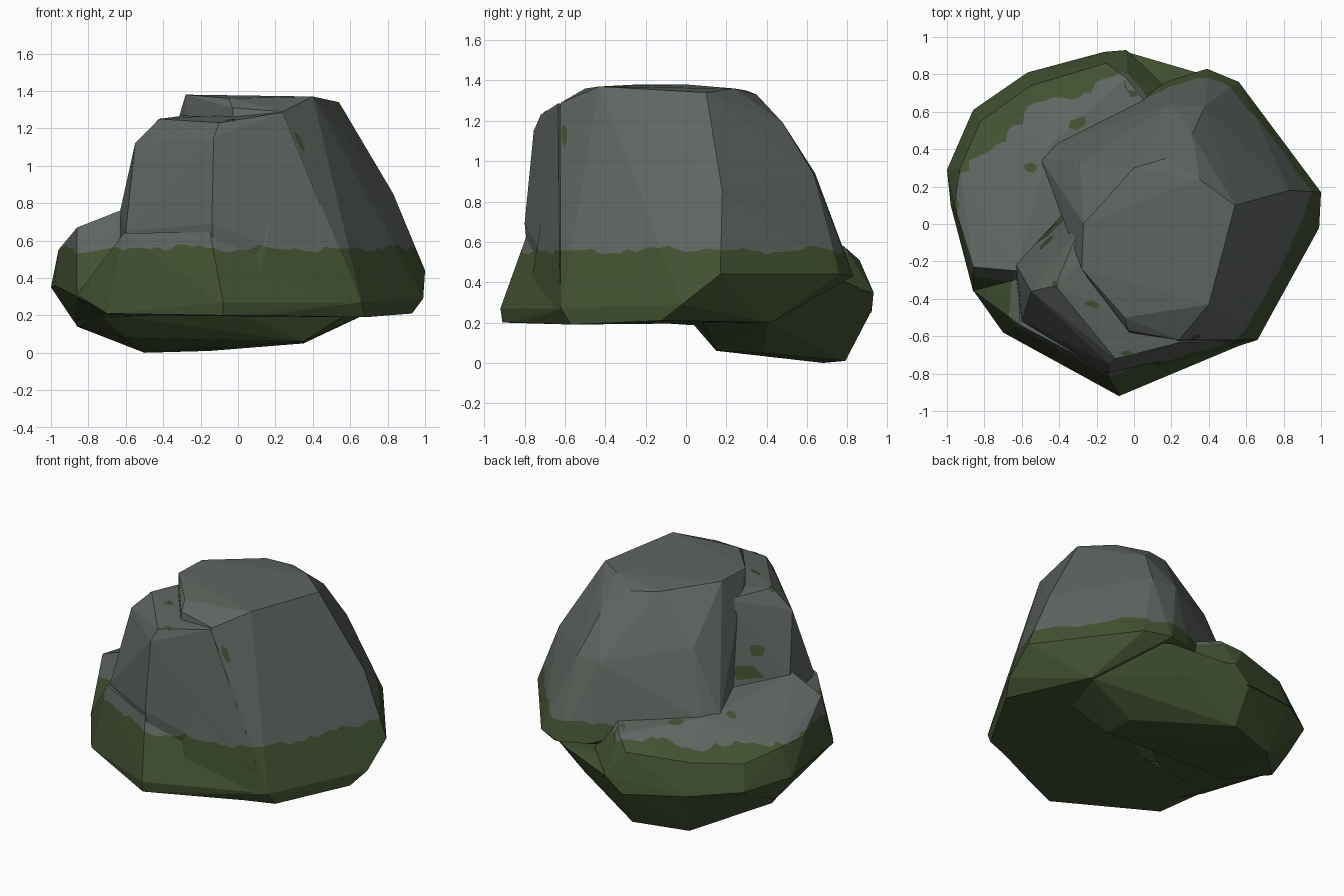
import bpy, bmesh, math, random
from mathutils import Vector
from mathutils.bvhtree import BVHTree

if "Cube" in bpy.data.objects:
    bpy.data.objects.remove(bpy.data.objects["Cube"])

random.seed(4)


def material(name, rgb):
    m = bpy.data.materials.new(name)
    m.diffuse_color = (*rgb, 1)
    m.use_nodes = True
    m.node_tree.nodes["Principled BSDF"].inputs["Base Color"].default_value = m.diffuse_color
    return m


STONE = material("grey stone", (0.113, 0.130, 0.116))
MOSS = material("green moss", (0.054, 0.082, 0.030))


def add_object(name, bm):
    me = bpy.data.meshes.new(name)
    bm.to_mesh(me)
    bm.free()
    ob = bpy.data.objects.new(name, me)
    bpy.context.collection.objects.link(ob)
    me.materials.append(STONE)
    me.materials.append(MOSS)
    return ob


def chunk(name, pts):
    """One faceted boulder chunk: the convex hull of its corners."""
    bm = bmesh.new()
    for p in pts:
        bm.verts.new(p)
    r = bmesh.ops.convex_hull(bm, input=bm.verts)
    junk = {g for k in ("geom_interior", "geom_unused") for g in r[k]
            if isinstance(g, bmesh.types.BMVert)}
    bmesh.ops.delete(bm, geom=list(junk), context='VERTS')
    bmesh.ops.recalc_face_normals(bm, faces=bm.faces)
    return add_object(name, bm)


# tall main block
rock = chunk("boulder", [
    (.66, -.62, .27), (.68, -.57, .19), (.93, -.12, .21), (.99, -.02, .29),
    (1, .17, .44), (.56, .76, .44), (.39, .83, .43), (.2, .77, .44),
    (.7, .42, .2), (-.3, -.2, .2), (.1, -.8, .2),
    (.83, .18, .85), (.4, .76, .6), (.14, .63, .65), (-.42, .43, .64), (-.5, .35, .64),
    (-.29, .33, 1.06), (.17, .35, 1.33), (.31, .48, 1.19), (.2, .64, .94), (.38, .63, .94),
    (-.28, -.24, 1.38), (-.03, -.57, 1.31), (-.05, -.5, 1.36), (.4, -.43, 1.37),
    (.54, .1, 1.34), (.35, .24, 1.36), (0, .3, 1.35), (-.27, 0, 1.38), (.24, -.62, 1.29)])

# front left block with the lower shoulder
shoulder = chunk("front_left_block", [
    (-.29, -.02, 1.25), (-.28, -.2, 1.27), (-.42, -.33, 1.25), (-.1, -.72, 1.23),
    (-.55, -.36, 1.12), (-.13, -.755, 1.15), (-.14, -.8, .69), (-.6, -.52, .65),
    (-.63, -.22, .76), (-.38, .08, .62), (-.64, -.3, .25), (-.1, -.75, .25),
    (.24, -.635, 1.285), (.3, -.5, .3), (.6, -.625, .4)])

# spreading front foot
foot = chunk("front_foot", [
    (-.7, -.58, .21), (-.08, -.92, .27), (-.08, -.91, .2), (.15, -.81, .2),
    (.66, -.61, .27), (.67, -.56, .19), (-.15, -.785, .645), (-.61, -.54, .64),
    (-.62, -.25, .6), (.4, -.3, .6), (-.6, -.2, .2), (.6, 0, .2),
    (-.86, -.355, .31)])

# low ledge wrapping the back and left
ledge = chunk("back_left_ledge", [
    (-.63, -.25, .76), (-.86, -.23, .67), (-.96, .1, .55), (-.93, .3, .54),
    (-.82, .55, .49), (-.55, .74, .5), (-.15, .86, .51), (-.04, .78, .58),
    (.1, .6, .6), (-.45, .42, .66), (-.4, -.2, .74),
    (-1, .29, .35), (-.98, .1, .36), (-.86, -.36, .3), (-.86, .61, .33),
    (-.57, .81, .3), (-.16, .92, .25), (-.04, .93, .35), (.2, .7, .4),
    (-.68, -.4, .215), (-.6, 0, .21), (.3, .3, .21), (0, .8, .21), (-.88, .3, .17)])

# belly hanging below the back half
belly = chunk("back_belly", [
    (-.5, .68, 0), (-.15, .79, .01), (.35, .15, .06), (.35, .38, .05),
    (-.6, .16, .08), (-.86, .3, .14), (.58, .08, .205), (0, .02, .21),
    (-.75, .02, .21), (.69, .41, .21), (.22, .78, .25), (.37, .8, .4), (.5, .7, .4),
    (-.04, .92, .34), (-.57, .805, .3), (-.16, .915, .25), (-.86, .6, .32), (-.95, .2, .3)])

# fuse the chunks into one solid
extras = (shoulder, foot, ledge, belly)
for part in extras:
    mod = rock.modifiers.new("fuse", 'BOOLEAN')
    mod.operation = 'UNION'
    mod.solver = 'EXACT'
    mod.object = part
dg = bpy.context.evaluated_depsgraph_get()
bm = bmesh.new()
bm.from_object(rock, dg)
rock.modifiers.clear()
for part in extras:
    bpy.data.objects.remove(part)
bmesh.ops.triangulate(bm, faces=bm.faces)
tree = BVHTree.FromBMesh(bm)

# ragged moss line: each narrow sector is cut at its own height
N, LOW, HIGH, MID = 120, 0.46, 0.68, 0.56


def cut(faces, co, no):
    geom = set(faces)
    for f in faces:
        geom.update(f.edges)
        geom.update(f.verts)
    bmesh.ops.bisect_plane(bm, geom=list(geom), dist=1e-5, plane_co=co, plane_no=no)


def band():
    return [f for f in bm.faces if LOW < f.calc_center_median().z < HIGH]


def sector(f):
    c = f.calc_center_median()
    return int((math.atan2(c.y, c.x) % math.tau) / math.tau * N) % N


for z in (LOW, HIGH):
    cut(list(bm.faces), (0, 0, z), (0, 0, 1))
for i in range(N // 2):
    a = math.tau * i / N
    cut(band(), (0, 0, 0), (-math.sin(a), math.cos(a), 0))
apex = Vector((0, 0, MID))
rim = [Vector((.8 * math.cos(math.tau * i / N), .8 * math.sin(math.tau * i / N),
               .012 * math.sin(i * .55) + random.uniform(-.015, .012))) for i in range(N)]
normals = [rim[i].cross(rim[(i + 1) % N]).normalized() for i in range(N)]
groups = {}
for f in band():
    groups.setdefault(sector(f), []).append(f)
for i, faces in groups.items():
    cut(faces, apex, normals[i])
for f in bm.faces:
    c = f.calc_center_median()
    if c.z < LOW:
        f.material_index = 1
    elif c.z < HIGH:
        f.material_index = int((c - apex).dot(normals[sector(f)]) < 0)
    f.smooth = False
bm.to_mesh(rock.data)
bm.free()

# loose moss spots laid onto the stone
DOWN, FROM_RIGHT, FROM_LEFT = Vector((0, 0, -1)), Vector((-1, 0, 0)), Vector((1, 0, 0))
spots = bmesh.new()


def spot(centre, ray, ru, rv, turn=0):
    u = Vector((1, 0, 0)) if ray is DOWN else Vector((0, 1, 0))
    v = Vector((0, 1, 0)) if ray is DOWN else Vector((0, 0, 1))
    middle = tree.ray_cast(Vector(centre) - ray * 3, ray)[0]
    ring = []
    for k in range(12):
        a = math.tau * k / 12
        w = random.uniform(.8, 1.1)
        x, y = ru * w * math.cos(a), rv * w * math.sin(a)
        p = Vector(centre) + u * (x * math.cos(turn) - y * math.sin(turn)) \
            + v * (x * math.sin(turn) + y * math.cos(turn))
        hit, n, _, _ = tree.ray_cast(p - ray * 3, ray)
        if hit and abs((hit - middle).dot(ray)) < .08:
            ring.append(spots.verts.new(hit + n * .004))
    if len(ring) > 2:
        f = spots.faces.new(ring)
        f.normal_update()
        if f.normal.dot(ray) > 0:
            f.normal_flip()
        f.material_index = 1


for x, y, ru, rv, t in ((-.55, .3, .035, .03, 0), (-.3, .54, .05, .03, .5),
                        (-.42, -.32, .015, .015, 0), (-.22, -.43, .04, .018, -.3),
                        (-.04, -.69, .03, .015, 0), (-.02, .74, .03, .07, .3)):
    spot((x, y, 0), DOWN, ru, rv, t)
spot((0, -.6, 1.13), FROM_RIGHT, .014, .06)
spot((0, -.03, .75), FROM_LEFT, .07, .10)
spot((0, -.1, .92), FROM_LEFT, .035, .04)
add_object("moss_spots", spots)
